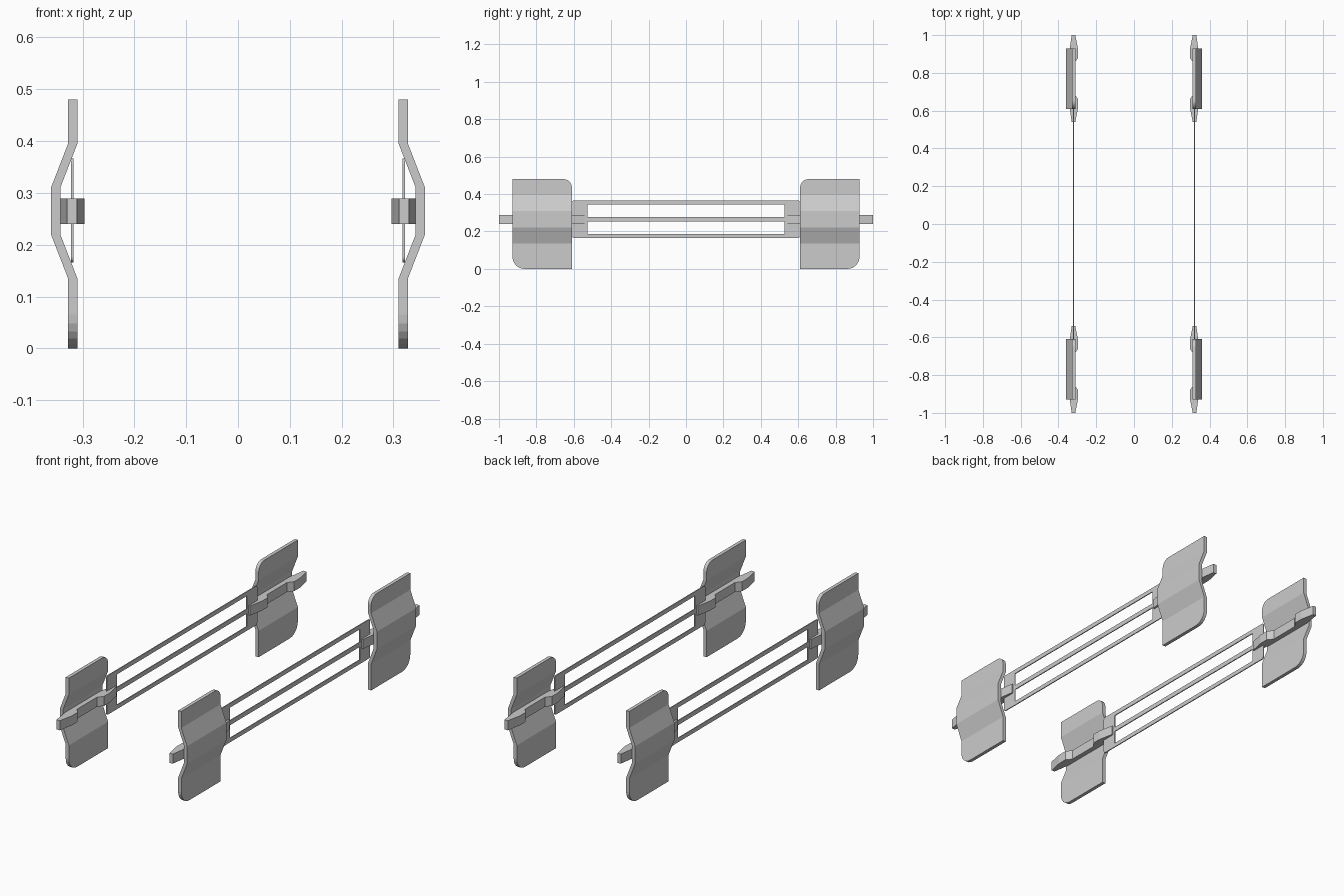
import bpy, bmesh, math
from mathutils import Vector

if "Cube" in bpy.data.objects:
    bpy.data.objects.remove(bpy.data.objects["Cube"])


def prism(outline, axis, start, end):
    """Extrude a 2D outline along x or z; returns a bmesh."""
    bm = bmesh.new()
    put = (lambda a, b, t: (t, a, b)) if axis == 'x' else (lambda a, b, t: (a, b, t))
    face = bm.faces.new([bm.verts.new(put(a, b, start)) for a, b in outline])
    ext = bmesh.ops.extrude_face_region(bm, geom=[face])
    move = Vector(put(0, 0, end - start))
    bmesh.ops.translate(bm, vec=move, verts=[v for v in ext['geom'] if isinstance(v, bmesh.types.BMVert)])
    return bm


def rounded_rect(y0, z0, y1, z1, radii, seg=6):
    """Rectangle outline; radii run bottom-left, bottom-right, top-right, top-left."""
    corners = [(y0, z0, 1, 1), (y1, z0, -1, 1), (y1, z1, -1, -1), (y0, z1, 1, -1)]
    pts = []
    for i, ((y, z, dy, dz), r) in enumerate(zip(corners, radii)):
        if r == 0:
            pts.append((y, z))
            continue
        for k in range(seg + 1):
            a = math.pi + math.pi / 2 * (i + k / seg)
            pts.append((y + dy * r + r * math.cos(a), z + dz * r + r * math.sin(a)))
    return pts


def finish(bm, name, sx=1, sy=1):
    for v in bm.verts:
        v.co.x *= sx
        v.co.y *= sy
    bmesh.ops.recalc_face_normals(bm, faces=bm.faces[:])
    me = bpy.data.meshes.new(name)
    bm.to_mesh(me)
    bm.free()
    ob = bpy.data.objects.new(name, me)
    bpy.context.collection.objects.link(ob)
    return ob


BENDS = (0.135, 0.22, 0.31, 0.395)
BULGE = 0.033


def bulge_at(z):
    a, b, c, d = BENDS
    return BULGE * max(0, min(1, (z - a) / (b - a), (d - z) / (d - c)))


# wheel-side plate, bent outward around its middle
def plate(sx, sy):
    bm = prism(rounded_rect(0.61, 0, 0.928, 0.48, (0, 0.065, 0, 0.045)), 'x', 0.31, 0.328)
    for z in BENDS:
        bmesh.ops.bisect_plane(bm, geom=bm.verts[:] + bm.edges[:] + bm.faces[:],
                               plane_co=(0, 0, z), plane_no=(0, 0, 1))
    for v in bm.verts:
        v.co.x += bulge_at(v.co.z)
    finish(bm, "bent_plate", sx, sy)


# carrier bar behind each plate, with a stepped middle (half outline mirrored about y = 0.77)
def carrier(sx, sy):
    inner = [(0.311, 0.23), (0.296, 0.155), (0.296, 0.108), (0.318, 0.08)]
    outer = [(0.343, 0.14), (0.33, 0.23)]
    half = outer + inner
    pts = [(x, 0.77 + d) for x, d in half] + [(x, 0.77 - d) for x, d in reversed(half)]
    finish(prism(pts, 'z', 0.24, 0.289), "carrier_bar", sx, sy)


# thin side frame: two end panels and three long rails
def side_frame(sx):
    x0, x1 = 0.3175, 0.3225
    for sy in (-1, 1):
        finish(prism(rounded_rect(0.527, 0.166, 0.61, 0.366, (0, 0.01, 0.01, 0), 3), 'x', x0, x1),
               "frame_end_panel", sx, sy)
    for name, z0, z1 in (("lower", 0.166, 0.187), ("middle", 0.254, 0.277), ("upper", 0.344, 0.366)):
        finish(prism(rounded_rect(-0.527, z0, 0.527, z1, (0, 0, 0, 0)), 'x', x0, x1),
               name + "_frame_rail", sx)


for sx in (-1, 1):
    side_frame(sx)
    for sy in (-1, 1):
        plate(sx, sy)
        carrier(sx, sy)
